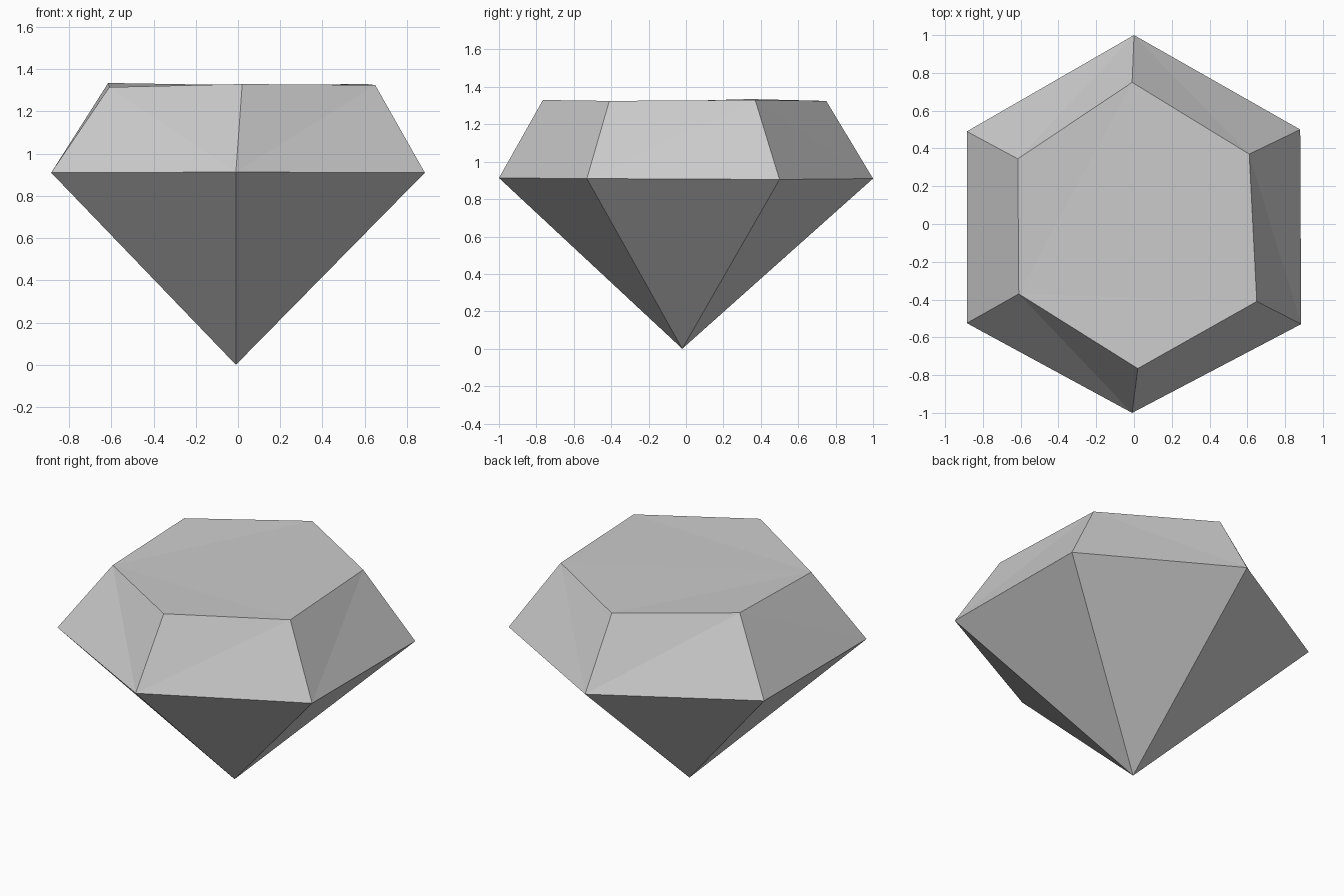
import bpy
import bmesh

cube = bpy.data.objects.get("Cube")
if cube:
    bpy.data.objects.remove(cube, do_unlink=True)

# Stone material
stone = bpy.data.materials.new("stone_grey")
stone.use_nodes = True
grey = (0.6, 0.6, 0.6, 1.0)
stone.diffuse_color = grey
stone.node_tree.nodes["Principled BSDF"].inputs["Base Color"].default_value = grey

# Hand-cut outlines, counter-clockwise from the back corner
girdle = [(0, 1, .91), (-.885, .49, .91), (-.885, -.525, .91),
          (-.01, -1, .913), (.885, -.53, .91), (.88, .5, .905)]
table = [(-.01, .75, 1.325), (-.615, .345, 1.335), (-.61, -.37, 1.315),
         (.02, -.765, 1.33), (.65, -.41, 1.325), (.61, .37, 1.33)]

bm = bmesh.new()
low = [bm.verts.new(p) for p in girdle]
top = [bm.verts.new(p) for p in table]
tip = bm.verts.new((-.01, -.02, 0))

for i in range(6):
    j = (i + 1) % 6
    # Pavilion facet down to the tip
    bm.faces.new((low[j], low[i], tip))
    # Crown facet, split along one diagonal
    if i in (1, 2, 5):
        bm.faces.new((low[i], low[j], top[i]))
        bm.faces.new((low[j], top[j], top[i]))
    else:
        bm.faces.new((low[i], low[j], top[j]))
        bm.faces.new((low[i], top[j], top[i]))

# Flat table on top, fanned from its lowest corner
for i in range(3, 7):
    bm.faces.new((top[2], top[i % 6], top[(i + 1) % 6]))

bmesh.ops.recalc_face_normals(bm, faces=bm.faces)
mesh = bpy.data.meshes.new("gemstone")
bm.to_mesh(mesh)
bm.free()
mesh.materials.append(stone)
gem = bpy.data.objects.new("gemstone", mesh)
bpy.context.collection.objects.link(gem)
